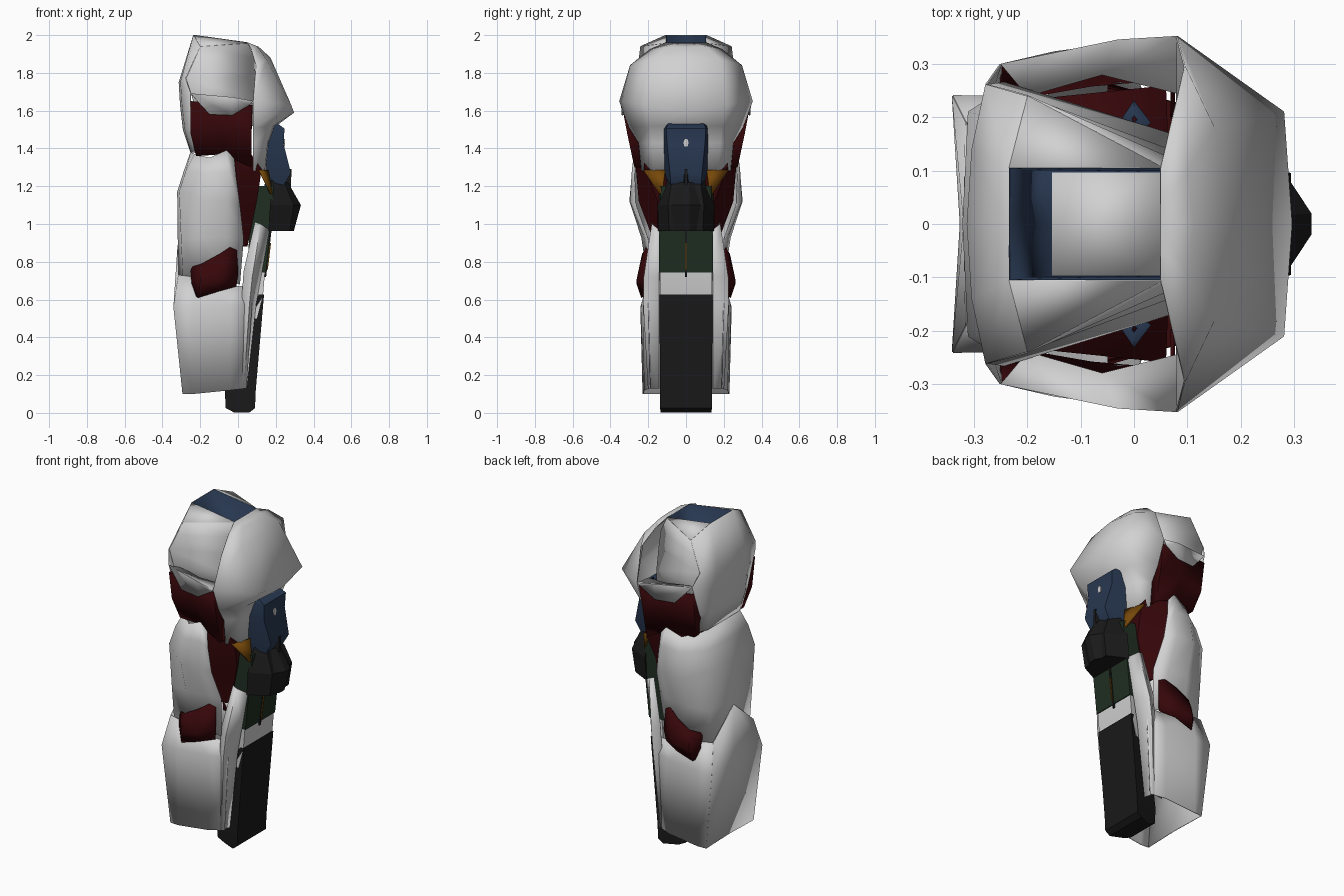
import bpy, bmesh, math


def material(name, r, g, b):
    m = bpy.data.materials.new(name)
    m.diffuse_color = (r, g, b, 1)
    return m


WHITE = material("shell white", .64, .64, .64)
RED = material("dark red", .038, .002, .003)
BLUE = material("navy blue", .021, .039, .082)
GREEN = material("dark green", .014, .028, .016)
BLACK = material("charcoal", .010, .010, .010)
ORANGE = material("amber", .18, .065, .003)


def finish(bm, name, mat, angle, thick=0):
    bmesh.ops.remove_doubles(bm, verts=bm.verts, dist=.0005)
    bmesh.ops.recalc_face_normals(bm, faces=bm.faces)
    me = bpy.data.meshes.new(name)
    bm.to_mesh(me)
    bm.free()
    me.materials.append(mat)
    ob = bpy.data.objects.new(name, me)
    bpy.context.collection.objects.link(ob)
    if thick:
        mod = ob.modifiers.new("thickness", 'SOLIDIFY')
        mod.thickness = thick
        mod.offset = 0
    bpy.ops.object.select_all(action='DESELECT')
    ob.select_set(True)
    bpy.context.view_layer.objects.active = ob
    bpy.ops.object.shade_smooth_by_angle(angle=math.radians(angle))
    return ob


def sheet(name, rows, mat, thick=.004, angle=45):
    """Thin panel from rows of points, repeated on the other side of y = 0."""
    bm = bmesh.new()
    for s in (1, -1):
        grid = [[bm.verts.new((x, s * y, z)) for x, y, z in row] for row in rows]
        for a, b in zip(grid, grid[1:]):
            for i in range(len(a) - 1):
                bm.faces.new((a[i], a[i + 1], b[i + 1], b[i]))
    return finish(bm, name, mat, angle, thick)


def loft(name, sections, mat, angle=30):
    """Solid block from sections (z, back x, front x, back half width, front half width)."""
    bm = bmesh.new()
    rings = []
    for z, x0, x1, w0, w1 in sections:
        rings.append([bm.verts.new(p) for p in
                      ((x0, -w0, z), (x1, -w1, z), (x1, w1, z), (x0, w0, z))])
    for a, b in zip(rings, rings[1:]):
        for i in range(4):
            j = (i + 1) % 4
            bm.faces.new((a[i], a[j], b[j], b[i]))
    bm.faces.new(rings[0])
    bm.faces.new(rings[-1])
    return finish(bm, name, mat, angle)


# Upper shell: domed front, with an undercut collar
sheet("upper_front_shell", [
    [(.05, 0, 1.96), (.05, .05, 1.96), (.05, .105, 1.96)],
    [(.11, 0, 1.935), (.10, .10, 1.94), (.07, .19, 1.925)],
    [(.17, 0, 1.88), (.15, .18, 1.87), (.095, .295, 1.84)],
    [(.295, 0, 1.59), (.28, .21, 1.63), (.08, .352, 1.65)],
    [(.20, 0, 1.52), (.185, .19, 1.52), (.08, .30, 1.51)],
    [(.165, 0, 1.43), (.155, .18, 1.43), (.08, .25, 1.43)],
    [(.15, 0, 1.28), (.14, .17, 1.28), (.08, .235, 1.28)]], WHITE, .004, 85)
# Upper shell: back
sheet("upper_back_shell", [
    [(-.235, 0, 2), (-.235, .105, 2), (-.20, .24, 1.94)],
    [(-.312, 0, 1.75), (-.303, .14, 1.755), (-.277, .262, 1.77)],
    [(-.305, 0, 1.63), (-.295, .16, 1.63), (-.25, .30, 1.69)],
    [(-.29, 0, 1.50), (-.28, .16, 1.50), (-.25, .23, 1.50)],
    [(-.25, 0, 1.38), (-.25, .15, 1.38), (-.23, .20, 1.38)]], WHITE)
# Near vertical side panels leave a trough behind the outer lip
sheet("upper_side_roof", [
    [(-.235, .105, 2), (.05, .105, 1.96)],
    [(-.20, .24, 1.94), (.052, .107, 1.957)]], WHITE, .004)
sheet("upper_side_panel", [
    [(-.20, .24, 1.94), (.052, .107, 1.957)],
    [(-.235, .25, 1.86), (.085, .115, 1.88)],
    [(-.275, .26, 1.77), (.09, .13, 1.78)],
    [(-.245, .265, 1.68), (.08, .165, 1.66)],
    [(-.20, .23, 1.52), (.08, .165, 1.52)]], WHITE, .004, 60)
sheet("side_lip", [
    [(-.20, .24, 1.665), (-.06, .28, 1.66), (.08, .245, 1.64)],
    [(-.25, .30, 1.69), (-.03, .345, 1.67), (.08, .352, 1.65)],
    [(-.15, .322, 1.58), (-.03, .338, 1.575), (.06, .342, 1.63)]], WHITE)

# Socket in the top
sheet("socket_walls", [
    [(-.235, 0, 2), (-.235, .105, 2), (.05, .105, 1.96), (.05, 0, 1.96)],
    [(-.155, 0, 1.66), (-.155, .098, 1.66), (.05, .098, 1.66), (.05, 0, 1.66)]],
    BLUE, .003, 20)
sheet("socket_floor", [
    [(-.155, 0, 1.66), (.05, 0, 1.66)],
    [(-.155, .098, 1.66), (.05, .098, 1.66)]], WHITE, .003)

# Red sleeve under the upper shell, hollow, with a blue pin inside
sheet("upper_sleeve", [
    [(-.25, .14, 1.64), (-.25, .298, 1.65), (-.03, .335, 1.64), (.075, .338, 1.63), (.075, .2, 1.63)],
    [(-.25, .14, 1.48), (-.25, .27, 1.48), (-.08, .30, 1.50), (.07, .31, 1.48), (.07, .2, 1.48)],
    [(-.22, .14, 1.36), (-.22, .235, 1.36), (-.08, .26, 1.37), (.07, .272, 1.30), (.07, .2, 1.30)]],
    RED)
sheet("sleeve_floor", [
    [(-.23, 0, 1.38), (.07, 0, 1.38)],
    [(-.23, .23, 1.38), (.06, .26, 1.38)]], RED)
loft_pin = [(-.02, .20), (.0, .23), (.03, .19), (0, .165), (-.02, .20)]
sheet("sleeve_pin", [[(x, y, 1.39) for x, y in loft_pin],
                     [(x, y, 1.52) for x, y in loft_pin],
                     [(.003, .195, 1.53)] * 0 or [(x * .2, .197 + (y - .197) * .2, 1.53) for x, y in loft_pin]],
      BLUE, .004)
loft("middle_inner_block", [
    (.88, 0, .05, .16, .15), (1.12, -.03, .10, .25, .15),
    (1.29, -.05, .125, .265, .215), (1.37, -.05, .07, .255, .23)], RED)

# Middle shell wrapping the back and sides
sheet("middle_shell", [
    [(-.25, 0, 1.38), (-.23, .18, 1.37), (-.15, .255, 1.35), (-.06, .272, 1.39), (-.02, .265, 1.35)],
    [(-.285, 0, 1.28), (-.275, .20, 1.28), (-.16, .285, 1.27), (-.05, .285, 1.28), (-.01, .272, 1.25)],
    [(-.32, 0, 1.17), (-.31, .21, 1.17), (-.17, .298, 1.12), (-.06, .295, 1.12), (.01, .265, 1.10)],
    [(-.317, 0, .92), (-.30, .20, .92), (-.18, .235, .93), (-.06, .22, .93), (.03, .20, .92)],
    [(-.31, 0, .70), (-.29, .19, .70), (-.18, .20, .70), (-.06, .19, .70), (.01, .17, .68)]],
    WHITE, .004, 75)
# Red guard, open inside, coming out of the lower shell
sheet("lower_guard", [
    [(-.25, .19, .77), (-.19, .235, .79), (-.10, .23, .84), (-.01, .195, .90)],
    [(-.245, .21, .70), (-.20, .258, .68), (-.10, .26, .70), (0, .21, .74)],
    [(-.24, .20, .63), (-.21, .235, .61), (-.10, .235, .645), (-.01, .20, .67)]],
    RED, .006, 35)

# Lower shell, hollow at the base, with a flat back plate
sheet("lower_back_plate", [
    [(-.318, 0, .89), (-.315, .19, .73)],
    [(-.325, 0, .57), (-.34, .24, .56)],
    [(-.285, 0, .10), (-.292, .225, .10)]], WHITE)
sheet("lower_side_shell", [
    [(-.315, .19, .73), (-.24, .20, .72), (-.02, .19, .67), (.07, .19, .67)],
    [(-.34, .24, .56), (-.24, .238, .56), (-.04, .225, .57), (.075, .20, .58)],
    [(-.292, .225, .10), (-.24, .228, .10), (-.04, .22, .12), (.045, .19, .13)]], WHITE)
# Side rails beside the dark front panel
sheet("front_rail", [
    [(.09, .175, 1.01), (.12, .18, 1.0), (.165, .142, .97)],
    [(.03, .20, .75), (.075, .222, .72), (.12, .142, .72)],
    [(.02, .20, .60), (.06, .225, .58), (.095, .142, .58)],
    [(-.04, .19, .13), (.03, .20, .13), (.045, .142, .13)]], WHITE, .004)
loft("front_core", [
    (.50, .04, .10, .12, .138), (.63, .06, .133, .13, .138),
    (.75, .07, .143, .13, .138)], WHITE)

# Dark front panel
loft("front_panel", [
    (.002, -.02, .06, .10, .135), (.025, -.065, .09, .10, .137),
    (.12, -.07, .094, .10, .138), (.628, .02, .138, .12, .14)], BLACK)
# Green section above it
loft("green_panel", [
    (.743, .05, .148, .13, .142), (.96, .06, .17, .14, .143),
    (1.20, .10, .19, .145, .132)], GREEN)
# Amber wedges
sheet("amber_wedge", [
    [(.155, .11, 1.285), (.115, .225, 1.285)],
    [(.18, .125, 1.16), (.175, .14, 1.16)]], ORANGE, .012)
# Seam down the green section
loft("seam_strip", [(.72, .14, .149, .006, .006), (.97, .165, .178, .006, .006)], BLACK)
loft("seam_light", [(.76, .15, .158, .002, .003), (.90, .16, .175, .003, .004)], ORANGE)

# Blue front block
loft("blue_block", [
    (1.20, .14, .24, .095, .08), (1.27, .15, .28, .112, .085),
    (1.42, .15, .242, .118, .10), (1.505, .16, .246, .12, .105),
    (1.532, .17, .21, .11, .095)], BLUE, 50)
loft("blue_block_stud", [
    (1.41, .22, .248, .008, .008), (1.43, .22, .25, .015, .014),
    (1.45, .22, .25, .008, .008)], WHITE)

# Faceted knee block with a pointed nose and a central ridge
loft("knee_block", [
    (.962, .16, .275, .148, .09), (1.10, .17, .295, .15, .095),
    (1.20, .17, .255, .11, .08), (1.24, .18, .23, .095, .06)], BLACK, 20)
loft("knee_nose", [
    (.962, .25, .295, .10, .02), (1.10, .28, .333, .10, .02),
    (1.22, .22, .265, .08, .015)], BLACK, 20)
loft("knee_ridge", [(1.18, .24, .28, .015, .01), (1.29, .25, .283, .012, .008)], BLACK, 20)
